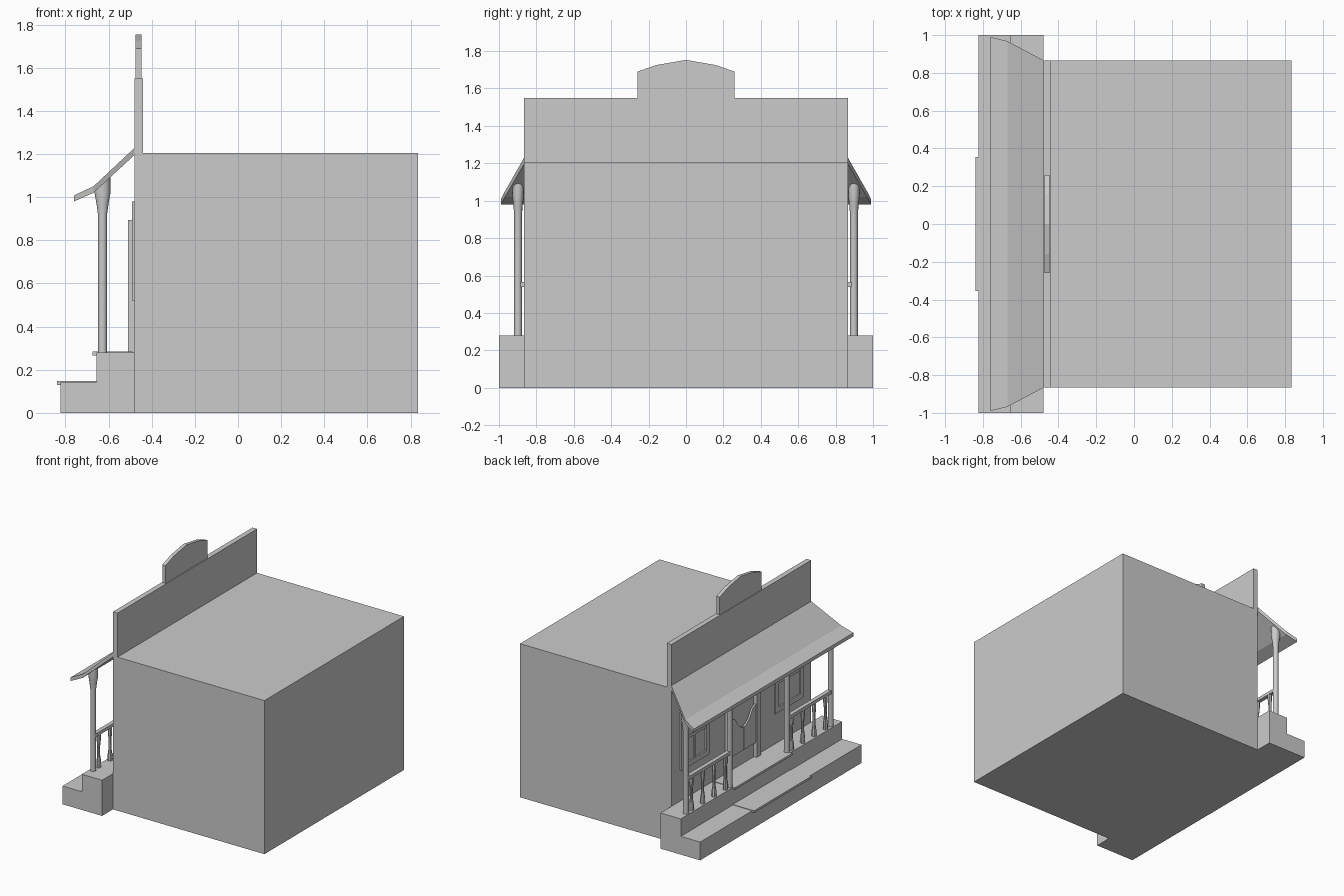
import bpy, bmesh, math

if "Cube" in bpy.data.objects:
    bpy.data.objects.remove(bpy.data.objects["Cube"])


def finish(name, bm):
    bmesh.ops.recalc_face_normals(bm, faces=bm.faces)
    me = bpy.data.meshes.new(name)
    bm.to_mesh(me)
    bm.free()
    ob = bpy.data.objects.new(name, me)
    bpy.context.collection.objects.link(ob)
    return ob


def box(name, x0, x1, y0, y1, z0, z1):
    bm = bmesh.new()
    bmesh.ops.create_cube(bm, size=1)
    for v in bm.verts:
        v.co = (x1 if v.co.x > 0 else x0, y1 if v.co.y > 0 else y0, z1 if v.co.z > 0 else z0)
    return finish(name, bm)


def slab(name, pts, x0, x1):
    """Extrude a (y, z) outline along x."""
    bm = bmesh.new()
    a = [bm.verts.new((x0, y, z)) for y, z in pts]
    b = [bm.verts.new((x1, y, z)) for y, z in pts]
    bm.faces.new(a)
    bm.faces.new(b)
    for i in range(len(pts)):
        j = (i + 1) % len(pts)
        bm.faces.new((a[i], a[j], b[j], b[i]))
    return finish(name, bm)


def roof_under(x):
    return 1.02 + (x + 0.67) * 0.92


def turned(name, x, y, rings, n=12, cut=False):
    """Stack rings of (z, radius x, radius y); optionally trim to the roof."""
    bm = bmesh.new()
    loops = []
    for z, rx, ry in rings:
        loop = []
        for k in range(n):
            a = 2 * math.pi * k / n
            px = x + rx * math.cos(a)
            pz = min(z, roof_under(px) + 0.004) if cut else z
            loop.append(bm.verts.new((px, y + ry * math.sin(a), pz)))
        loops.append(loop)
    for a, b in zip(loops, loops[1:]):
        for k in range(n):
            m = (k + 1) % n
            bm.faces.new((a[k], a[m], b[m], b[k]))
    bm.faces.new(loops[0])
    bm.faces.new(loops[-1])
    ob = finish(name, bm)
    bpy.context.view_layer.objects.active = ob
    ob.select_set(True)
    bpy.ops.object.shade_smooth_by_angle(angle=math.radians(40))
    ob.select_set(False)


# building, false front and sign board
box("building", -0.48, 0.835, -0.865, 0.865, 0, 1.205)
box("false_front", -0.48, -0.44, -0.865, 0.865, 1.205, 1.55)
slab("sign_board", [(-.26, 1.55), (.26, 1.55), (.26, 1.69), (.16, 1.725), (0, 1.753),
                    (-.16, 1.725), (-.26, 1.69)], -0.475, -0.447)

# porch, step and projecting treads
box("porch_floor", -0.655, -0.48, -1, 1, 0, 0.28)
box("step", -0.823, -0.655, -1, 1, 0, 0.143)
box("porch_tread", -0.675, -0.49, -0.355, 0.355, 0.267, 0.284)
box("step_tread", -0.84, -0.655, -0.355, 0.355, 0.13, 0.147)

# hipped porch roof, bent near the eave: (x, z top, z under, half width)
bm = bmesh.new()
rows = []
for x, zt, zb, w in [(-.48, 1.228, 1.195, .867), (-.67, 1.05, 1.02, .968), (-.76, 1.008, .98, .99)]:
    rows.append([bm.verts.new(c) for c in ((x, -w, zt), (x, w, zt), (x, w, zb), (x, -w, zb))])
for a, b in zip(rows, rows[1:]):
    for k in range(4):
        m = (k + 1) % 4
        bm.faces.new((a[k], a[m], b[m], b[k]))
bm.faces.new(rows[0])
bm.faces.new(rows[-1])
finish("porch_roof", bm)

PX = -0.628
for s, side in ((1, "left"), (-1, "right")):
    # posts with flared heads
    for i, y in enumerate((0.898, 0.355)):
        turned(f"post_{side}_{i}", PX, s * y,
               [(.28, .021, .021), (.92, .021, .021), (.97, .028, .024), (1.02, .037, .03), (1.12, .037, .03)],
               cut=True)
    # railing and balusters
    ya, yb = sorted((s * 0.355, s * 0.898))
    box(f"handrail_{side}", PX - .016, PX + .016, ya, yb, .54, .565)
    for i in range(4):
        turned(f"baluster_{side}_{i}", PX, s * (0.41 + 0.14 * i),
               [(z, r, r) for z, r in ((.28, .018), (.32, .018), (.37, .011), (.45, .011), (.5, .016), (.545, .016))],
               n=8)

    # window frame with crossing bars
    def win(part, a, b, z0, z1, depth):
        y0, y1 = sorted((s * a, s * b))
        box(f"window_{part}_{side}", -0.48 - depth, -0.475, y0, y1, z0, z1)
    win("outer_jamb", .72, .76, .52, .98, .011)
    win("inner_jamb", .41, .45, .52, .98, .011)
    win("head", .45, .72, .94, .98, .011)
    win("sill", .45, .72, .52, .56, .011)
    win("upright_bar", .575, .595, .56, .94, .007)
    win("cross_bar", .45, .72, .74, .76, .007)

    # door jamb and swing door with a dipping top edge
    y0, y1 = sorted((s * .15, s * .20))
    box(f"door_jamb_{side}", -0.51, -0.475, y0, y1, .28, .895)
    slab(f"swing_door_{side}", [(s * y, z) for y, z in (
        (.004, .40), (.15, .40), (.15, .70), (.11, .68), (.07, .62), (.035, .59), (.004, .58))], -0.502, -0.488)
box("door_head", -0.51, -0.475, -0.15, 0.15, .85, .895)
